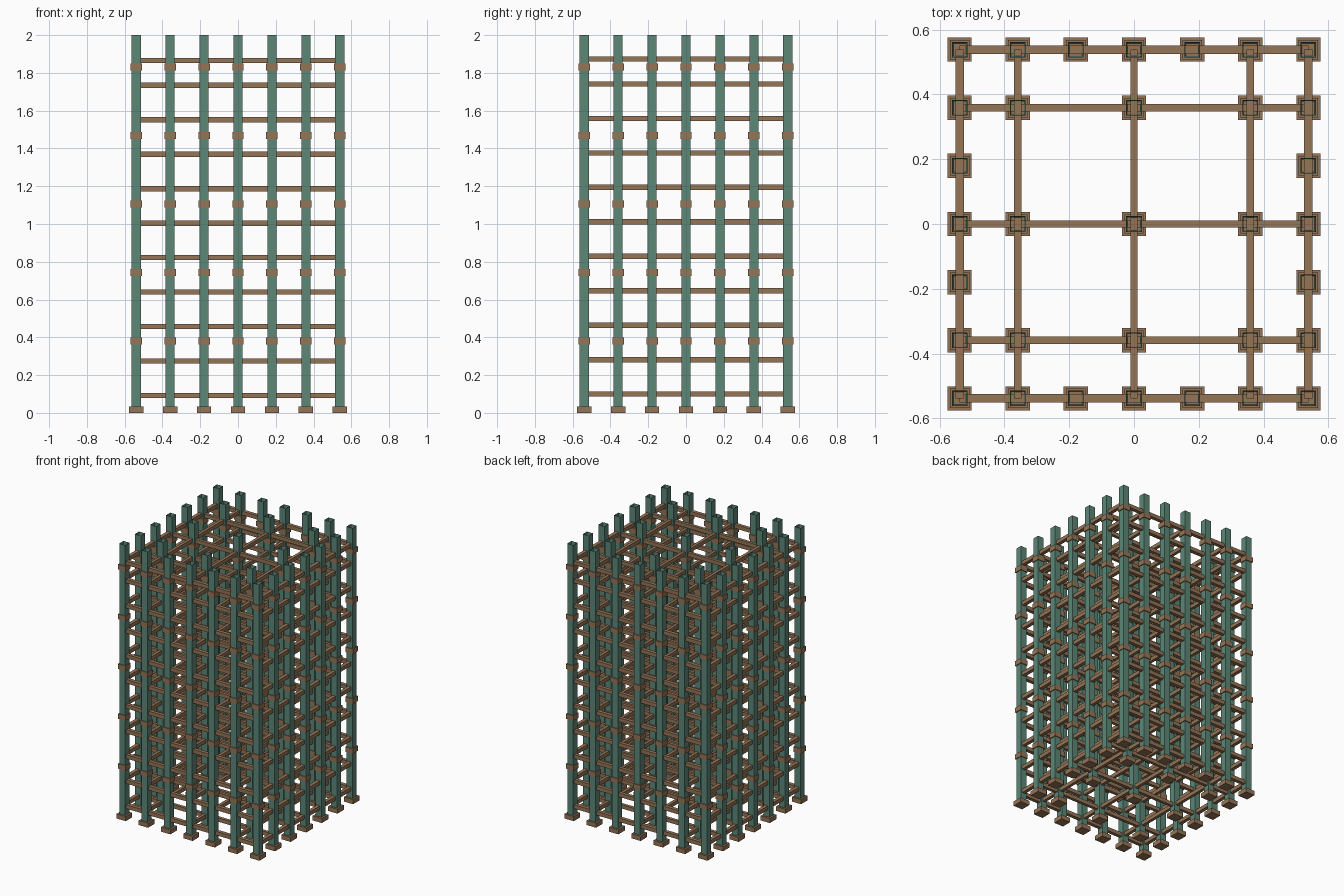
import bpy
import bmesh
from mathutils import Matrix, Vector

if "Cube" in bpy.data.objects:
    bpy.data.objects.remove(bpy.data.objects["Cube"])


def material(name, rgb):
    m = bpy.data.materials.new(name)
    m.diffuse_color = (*rgb, 1.0)
    m.use_nodes = True
    m.node_tree.nodes["Principled BSDF"].inputs["Base Color"].default_value = m.diffuse_color
    return m


GREEN = material("weathered green", (0.107, 0.242, 0.187))
BROWN = material("timber brown", (0.305, 0.178, 0.095))


def box(bm, center, size):
    mat = Matrix.Translation(Vector(center)) @ Matrix.Diagonal((*size, 1.0))
    return bmesh.ops.create_cube(bm, size=1.0, matrix=mat)["verts"]


def finish(bm, name, mat):
    me = bpy.data.meshes.new(name)
    bm.to_mesh(me)
    bm.free()
    me.materials.append(mat)
    ob = bpy.data.objects.new(name, me)
    bpy.context.collection.objects.link(ob)


STEP = 0.1795
HALF = 3 * STEP
# Full ring of posts on the perimeter, a sparser grid inside
spots = [(i, j) for i in range(-3, 4) for j in range(-3, 4)
         if 3 in (abs(i), abs(j)) or (i in (-2, 0, 2) and j in (-2, 0, 2))]

# Hollow posts with open tops
bm = bmesh.new()
for i, j in spots:
    verts = box(bm, (i * STEP, j * STEP, 1.015), (0.048, 0.048, 1.97))
    top = max({f for v in verts for f in v.link_faces},
              key=lambda f: f.calc_center_median().z)
    bmesh.ops.inset_region(bm, faces=[top], thickness=0.007)
    bmesh.ops.translate(bm, verts=top.verts, vec=(0, 0, -0.16))
finish(bm, "posts", GREEN)

# Square feet
bm = bmesh.new()
for i, j in spots:
    box(bm, (i * STEP, j * STEP, 0.0165), (0.075, 0.075, 0.033))
finish(bm, "feet", BROWN)

# Collars, drawn as sleeves around the posts
bm = bmesh.new()
for i, j in spots:
    for k in range(5):
        box(bm, (i * STEP, j * STEP, 0.38 + 0.3628 * k), (0.06, 0.06, 0.037))
finish(bm, "collars", BROWN)

# Horizontal rails in both directions
levels = [0.0926 + 0.1824 * k for k in range(10)] + [1.866]
for name, along_x, lift in (("cross_rails", True, 0.0), ("side_rails", False, 0.007)):
    bm = bmesh.new()
    for z in levels:
        for r in (-3, -2, 0, 2, 3):
            w = 0.026 if abs(r) == 3 else 0.022
            if along_x:
                box(bm, (0, r * STEP, z + lift), (2 * HALF, w, 0.028))
            else:
                box(bm, (r * STEP, 0, z + lift), (w, 2 * HALF, 0.028))
    finish(bm, name, BROWN)
